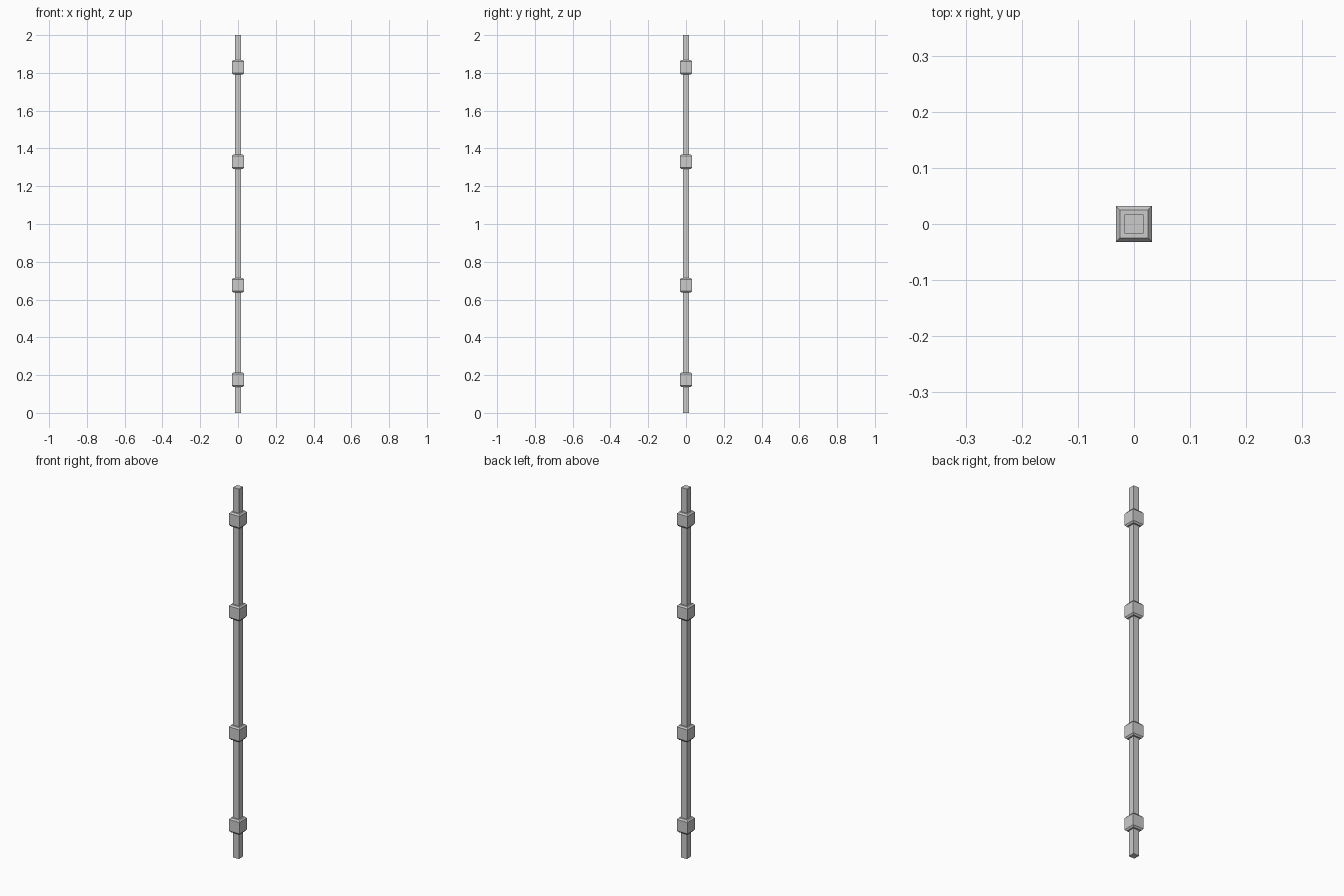
import bpy, bmesh

if "Cube" in bpy.data.objects:
    bpy.data.objects.remove(bpy.data.objects["Cube"])


def square_post(name, sections):
    """Loft square sections given as (half width, z)."""
    bm = bmesh.new()
    rings = [[bm.verts.new((sx * h, sy * h, z))
              for sx, sy in ((-1, -1), (1, -1), (1, 1), (-1, 1))]
             for h, z in sections]
    for a, b in zip(rings, rings[1:]):
        for i in range(4):
            j = (i + 1) % 4
            bm.faces.new((a[i], a[j], b[j], b[i]))
    bm.faces.new(rings[0][::-1])
    bm.faces.new(rings[-1])
    mesh = bpy.data.meshes.new(name)
    bm.to_mesh(mesh)
    bm.free()
    obj = bpy.data.objects.new(name, mesh)
    bpy.context.collection.objects.link(obj)


# Long square bar
square_post("bar", [(0.0172, 0), (0.0172, 2)])

# Collars with sloped shoulders
for i, z in enumerate((0.176, 0.676, 1.330, 1.830)):
    square_post(f"collar_{i + 1}", [(0.025, z - 0.039), (0.0317, z - 0.031),
                                    (0.0317, z + 0.031), (0.025, z + 0.039)])
